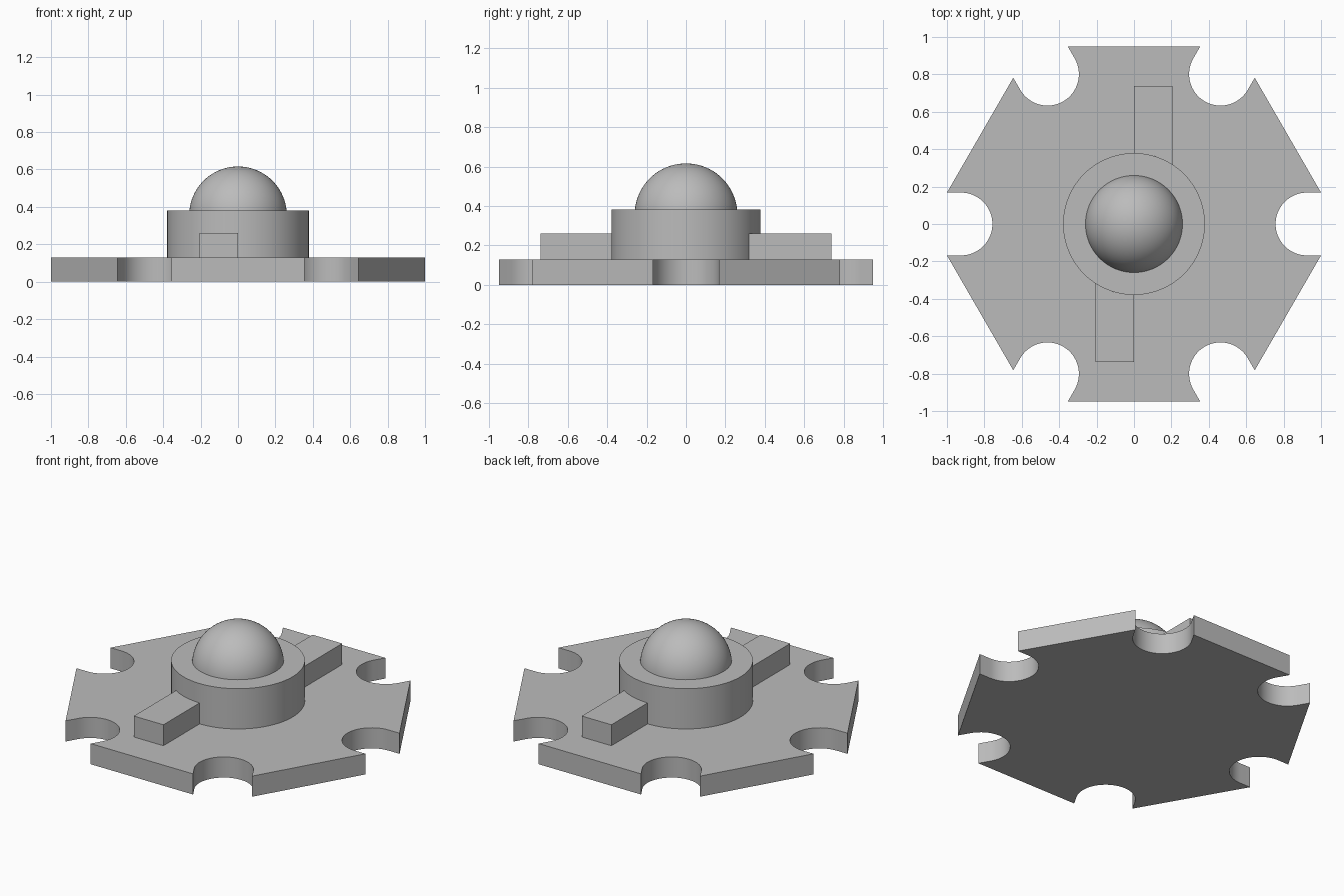
import bpy, bmesh, math
from mathutils import Matrix

if "Cube" in bpy.data.objects:
    bpy.data.objects.remove(bpy.data.objects["Cube"])

grey = bpy.data.materials.new("plain grey")
grey.diffuse_color = (0.5, 0.5, 0.5, 1)
grey.use_nodes = True
grey.node_tree.nodes["Principled BSDF"].inputs["Base Color"].default_value = grey.diffuse_color

APOTHEM, SLOT_R, SLOT_X = 0.95, 0.168, 0.925
PLATE_Z, BODY_Z, TAB_Z = 0.129, 0.381, 0.26
BODY_R, DOME_R, DOME_TOP = 0.379, 0.261, 0.616


def finish(name, bm, smooth=True):
    bmesh.ops.recalc_face_normals(bm, faces=bm.faces)
    mesh = bpy.data.meshes.new(name)
    bm.to_mesh(mesh)
    bm.free()
    mesh.materials.append(grey)
    ob = bpy.data.objects.new(name, mesh)
    bpy.context.collection.objects.link(ob)
    bpy.ops.object.select_all(action='DESELECT')
    ob.select_set(True)
    bpy.context.view_layer.objects.active = ob
    if smooth:
        bpy.ops.object.shade_smooth_by_angle(angle=math.radians(35))
    return ob


def prism(name, outline, z0, z1):
    bm = bmesh.new()
    face = bm.faces.new([bm.verts.new((x, y, z0)) for x, y in outline])
    top = bmesh.ops.extrude_face_region(bm, geom=[face])["geom"]
    bmesh.ops.translate(bm, vec=(0, 0, z1 - z0),
                        verts=[v for v in top if isinstance(v, bmesh.types.BMVert)])
    return finish(name, bm)


# Hexagonal plate with a round-ended slot cut into every corner
corner_x = APOTHEM / math.cos(math.pi / 6) - SLOT_R * math.tan(math.pi / 6)
slot = [(corner_x, -SLOT_R)]
for i in range(33):
    a = -math.pi / 2 - math.pi * i / 32
    slot.append((SLOT_X + SLOT_R * math.cos(a), SLOT_R * math.sin(a)))
slot.append((corner_x, SLOT_R))
outline = []
for k in range(6):
    c, s = math.cos(k * math.pi / 3), math.sin(k * math.pi / 3)
    outline += [(c * x - s * y, s * x + c * y) for x, y in slot]
prism("base_plate", outline, 0, PLATE_Z)

# Round body
ring = [(BODY_R * math.cos(2 * math.pi * i / 96), BODY_R * math.sin(2 * math.pi * i / 96))
        for i in range(96)]
prism("round_body", ring, PLATE_Z, BODY_Z)

# Domed lens, cut off where it meets the body
bm = bmesh.new()
bmesh.ops.create_uvsphere(bm, u_segments=64, v_segments=40, radius=DOME_R,
                          matrix=Matrix.Translation((0, 0, DOME_TOP - DOME_R)))
bmesh.ops.bisect_plane(bm, geom=bm.verts[:] + bm.edges[:] + bm.faces[:],
                       plane_co=(0, 0, BODY_Z), plane_no=(0, 0, 1), clear_inner=True)
finish("dome_lens", bm)

# Two contact tabs, opposite each other, with inner ends following the body
for name, sign in (("back_tab", 1), ("front_tab", -1)):
    w, end = 0.205, 0.737
    inner = [(w * i / 10, math.sqrt(BODY_R ** 2 - (w * i / 10) ** 2)) for i in range(11)]
    tab = [(0, end)] + inner + [(w, end)]
    prism(name, [(sign * x, sign * y) for x, y in tab], PLATE_Z, TAB_Z)
